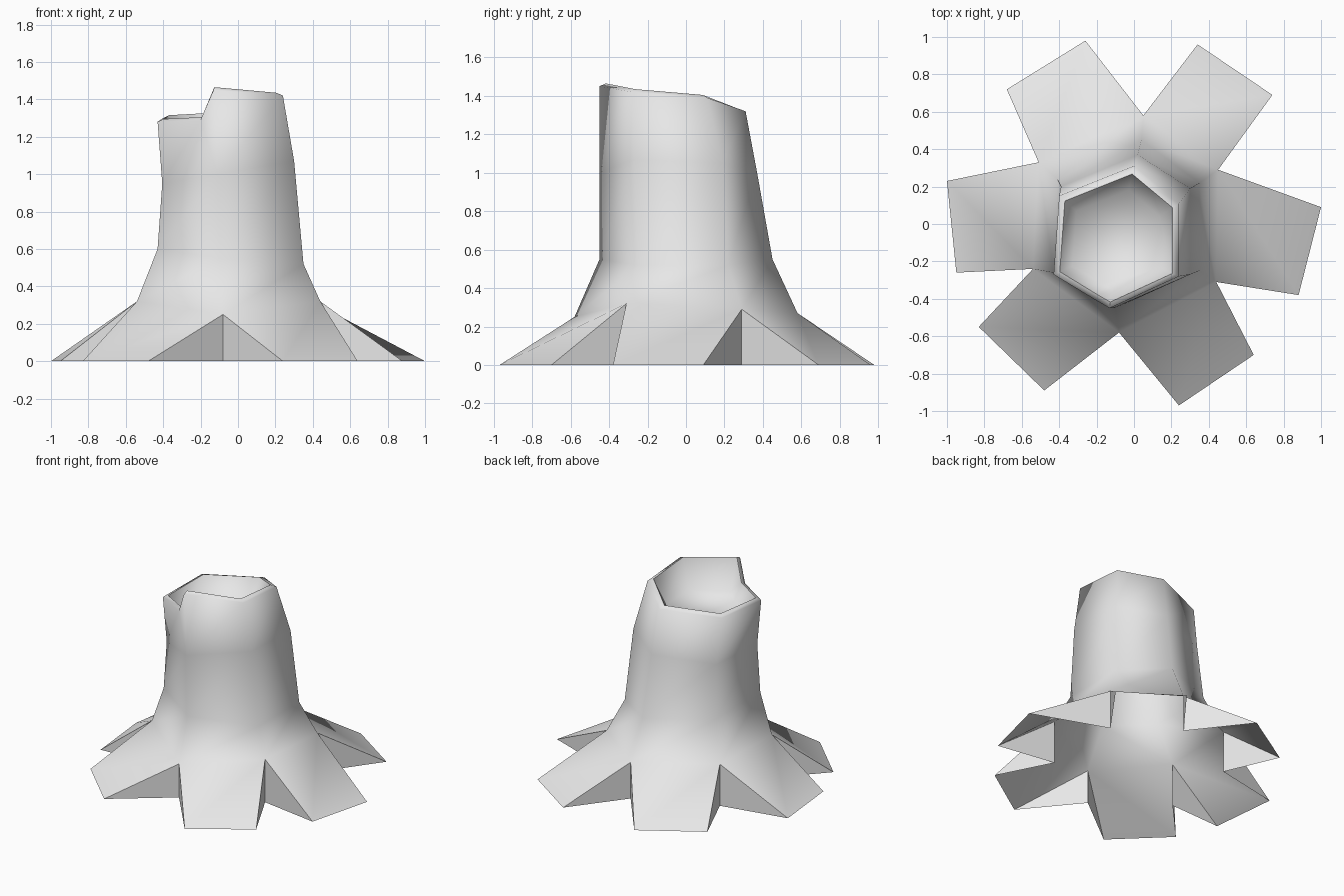
import bpy
import bmesh
import math
from mathutils import Vector

cube = bpy.data.objects.get("Cube")
if cube:
    bpy.data.objects.remove(cube, do_unlink=True)

# One plain colour for the whole stump
grey = bpy.data.materials.new("plain grey")
grey.use_nodes = True
grey.diffuse_color = (0.8, 0.8, 0.8, 1)
grey.node_tree.nodes["Principled BSDF"].inputs["Base Color"].default_value = grey.diffuse_color

# Six-sided cross-sections, counter-clockwise from the back corner
COLLAR = [(.05, .58, .27), (-.51, .33, .31), (-.54, -.24, .32),
          (-.08, -.58, .25), (.44, -.31, .32), (.45, .29, .29)]
WAIST = [(.04, .45, .55), (-.41, .24, .58), (-.43, -.26, .6),
         (-.1, -.45, .55), (.35, -.25, .52), (.35, .22, .52)]
CHEST = [(.02, .37, 1), (-.39, .2, .97), (-.405, -.26, .95),
         (-.11, -.45, 1), (.3, -.27, 1.07), (.3, .19, 1.05)]
# The rim has one extra corner where the bark is broken away
RIM = [(0, .31, 1.32), (-.4, .15, 1.3), (-.43, -.27, 1.28), (-.2, -.41, 1.29),
       (-.13, -.45, 1.45), (.24, -.28, 1.42), (.24, .11, 1.39)]
CHIP = 3
# Outer corners of each root, in the same order as the collar sides
ROOT_TIPS = [((-.26, .98), (-.68, .72)), ((-1, .23), (-.95, -.26)),
             ((-.83, -.55), (-.48, -.89)), ((.24, -.97), (.64, -.7)),
             ((.88, -.38), (1, .09)), ((.74, .69), (.34, .96))]

bm = bmesh.new()


def ring(points):
    return [bm.verts.new(p) for p in points]


def bridge(low, high):
    count = len(low)
    for i in range(count):
        j = (i + 1) % count
        bm.faces.new((low[i], low[j], high[j], high[i]))


def shrink(points, scale, height):
    """Pull a section towards its middle; height maps old z to new z."""
    mid = sum((Vector(p) for p in points), Vector()) / len(points)
    return [(mid.x + (p[0] - mid.x) * scale,
             mid.y + (p[1] - mid.y) * scale, height(p[2])) for p in points]


# Trunk
collar, waist, chest, rim = map(ring, (COLLAR, WAIST, CHEST, RIM))
bridge(collar, waist)
bridge(waist, chest)
rim_corners = rim[:CHIP] + rim[CHIP + 1:]
for i in range(6):
    j = (i + 1) % 6
    a, b, c, d = chest[i], chest[j], rim_corners[j], rim_corners[i]
    if i == CHIP - 1:
        bm.faces.new((a, b, rim[CHIP], d))
        bm.faces.new((b, c, rim[CHIP]))
    else:
        bm.faces.new((a, b, c, d))

# Hollow top: a thin lip, sloping wall and shallow floor
lip = ring(shrink(RIM, .9, lambda z: z + .015))
floor = ring(shrink(RIM, .7, lambda z: 1.2 + (z - 1.35) * .3))
bridge(rim, lip)
bridge(lip, floor)
bm.faces.new(floor)

# Roots: sloping tops and upright triangular sides, open underneath
feet = ring((x, y, 0) for x, y, z in COLLAR)
for i, tips in enumerate(ROOT_TIPS):
    j = (i + 1) % 6
    a, b = ring((x, y, 0) for x, y in tips)
    bm.faces.new((a, b, collar[j], collar[i]))
    bm.faces.new((collar[i], feet[i], a))
    bm.faces.new((collar[j], b, feet[j]))

mesh = bpy.data.meshes.new("tree_stump")
bm.to_mesh(mesh)
bm.free()
mesh.materials.append(grey)
stump = bpy.data.objects.new("tree_stump", mesh)
bpy.context.collection.objects.link(stump)
bpy.ops.object.select_all(action="DESELECT")
stump.select_set(True)
bpy.context.view_layer.objects.active = stump
bpy.ops.object.shade_smooth_by_angle(angle=math.radians(70))
